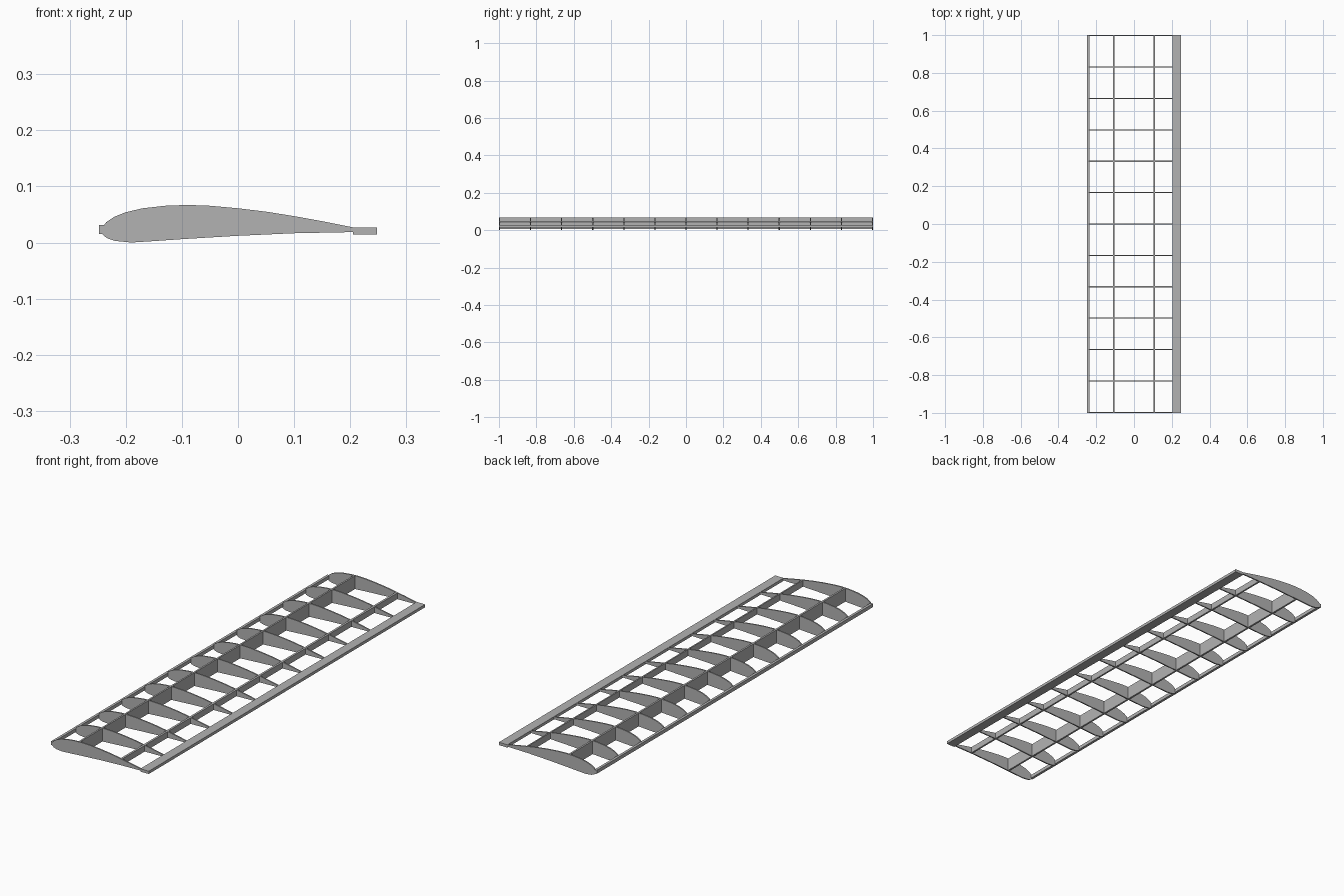
import bpy
import bmesh

cube = bpy.data.objects.get("Cube")
if cube:
    bpy.data.objects.remove(cube, do_unlink=True)

SPAN = 2.0
BAYS = 12
RIB_THICKNESS = 0.006
SPAR_THICKNESS = 0.008

grey = bpy.data.materials.new("light grey")
grey.use_nodes = True
grey.diffuse_color = (0.45, 0.45, 0.45, 1)
grey.node_tree.nodes["Principled BSDF"].inputs["Base Color"].default_value = grey.diffuse_color

# Airfoil outline: upper surface nose to tail, then lower surface nose to tail
UPPER = [(-.243, .021), (-.241, .028), (-.235, .036), (-.22, .046), (-.2, .054),
         (-.17, .061), (-.13, .0655), (-.09, .067), (-.05, .0655), (0, .061),
         (.05, .055), (.1, .047), (.15, .038), (.2, .028), (.248, .0195)]
LOWER = [(-.241, .014), (-.234, .008), (-.22, .003), (-.19, 0), (-.15, .0025),
         (-.1, .006), (0, .012), (.1, .0165), (.2, .0185), (.247, .0185)]


def height(curve, x):
    """Height of a surface curve at x."""
    for (xa, za), (xb, zb) in zip(curve, curve[1:]):
        if xa <= x <= xb:
            return za + (zb - za) * (x - xa) / (xb - xa)


def extrude_profile(name, profile, y_start, y_end):
    """Closed x-z profile made into a solid along y."""
    bm = bmesh.new()
    face = bm.faces.new([bm.verts.new((x, y_start, z)) for x, z in profile])
    result = bmesh.ops.extrude_face_region(bm, geom=[face])
    moved = [v for v in result["geom"] if isinstance(v, bmesh.types.BMVert)]
    bmesh.ops.translate(bm, verts=moved, vec=(0, y_end - y_start, 0))
    bmesh.ops.recalc_face_normals(bm, faces=bm.faces)
    mesh = bpy.data.meshes.new(name)
    bm.to_mesh(mesh)
    bm.free()
    mesh.materials.append(grey)
    obj = bpy.data.objects.new(name, mesh)
    bpy.context.collection.objects.link(obj)
    return obj


def strip(name, x0, x1, z0, z1):
    """Rectangular strip along the whole span."""
    profile = [(x0, z0), (x1, z0), (x1, z1), (x0, z1)]
    return extrude_profile(name, profile, -SPAN / 2, SPAN / 2)


# Ribs, the two end ones flush with the wing tips
outline = UPPER + LOWER[::-1]
for i in range(BAYS + 1):
    y = (i / BAYS - 0.5) * (SPAN - RIB_THICKNESS)
    extrude_profile(f"rib_{i + 1}", outline, y - RIB_THICKNESS / 2, y + RIB_THICKNESS / 2)

# Full-depth spars that follow the airfoil surfaces
for name, x in (("front_spar", -0.107), ("rear_spar", 0.107)):
    a, b = x - SPAR_THICKNESS / 2, x + SPAR_THICKNESS / 2
    profile = [(a, height(LOWER, a)), (b, height(LOWER, b)),
               (b, height(UPPER, b)), (a, height(UPPER, a))]
    extrude_profile(name, profile, -SPAN / 2, SPAN / 2)

# Edge strips
strip("leading_edge", -0.248, -0.236, 0.015, 0.031)
strip("trailing_edge", 0.205, 0.248, 0.014, 0.027)
